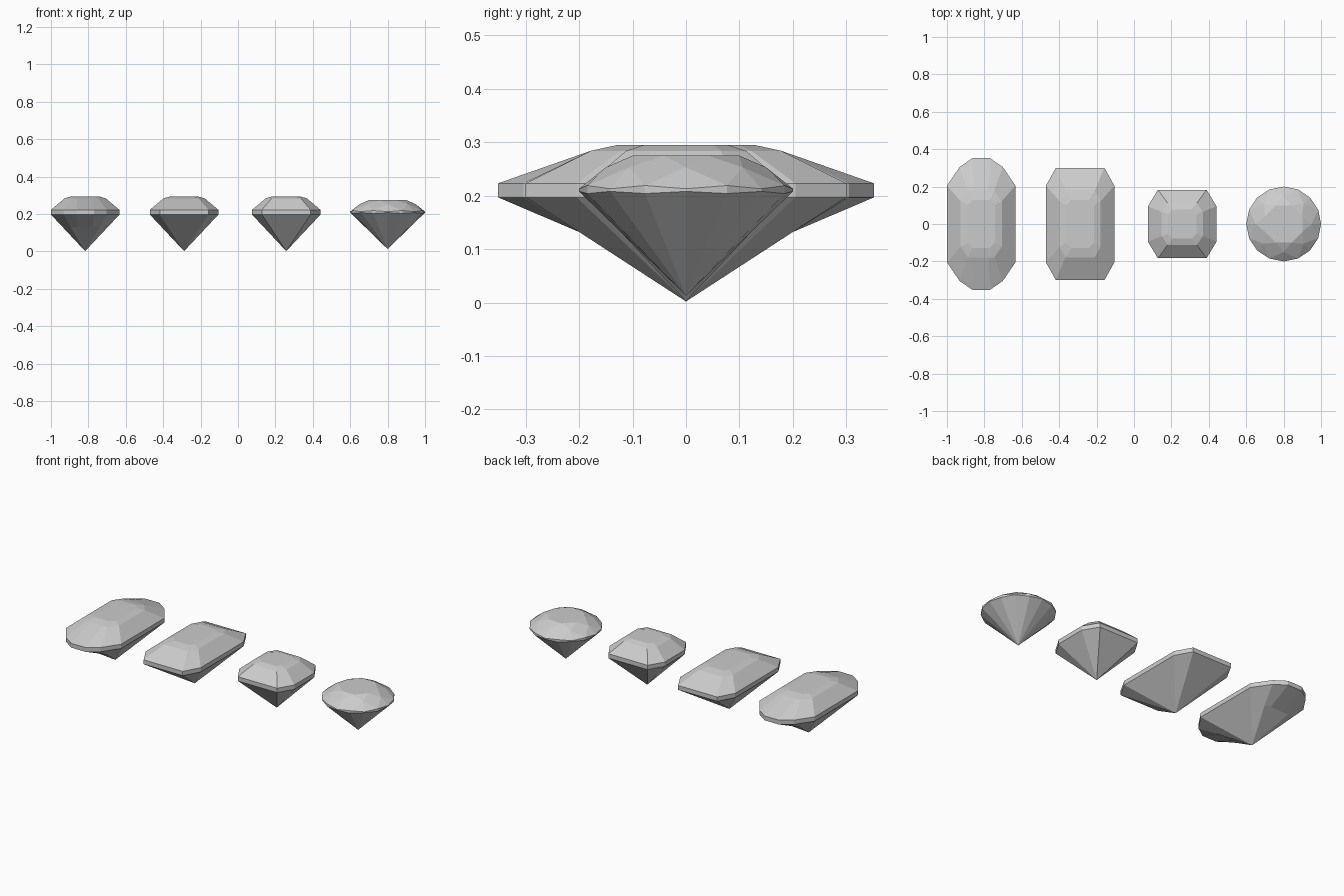
import bpy, math

if "Cube" in bpy.data.objects:
    bpy.data.objects.remove(bpy.data.objects["Cube"])


def make(name, verts, faces, cx):
    mesh = bpy.data.meshes.new(name)
    mesh.from_pydata(verts, [], faces)
    mesh.update()
    ob = bpy.data.objects.new(name, mesh)
    ob.location.x = cx
    bpy.context.collection.objects.link(ob)
    return ob


def mirror_quarter(quarter, z):
    # one quadrant of an outline reflected into a full counter-clockwise ring
    q, r = quarter, quarter[::-1]
    ring = q + [(-x, y) for x, y in r] + [(-x, -y) for x, y in q] + [(x, -y) for x, y in r]
    return [(x, y, z) for x, y in ring]


def step_cut(name, cx, layers):
    # rings from table down to pavilion, closed by a point at the bottom
    rings = [mirror_quarter(q, z) for q, z in layers]
    n = len(rings[0])
    verts = [v for ring in rings for v in ring] + [(0, 0, 0.002)]
    tip = len(verts) - 1
    faces = [list(range(n))]
    for k in range(len(rings) - 1):
        for i in range(n):
            j = (i + 1) % n
            faces.append((k * n + i, (k + 1) * n + i, (k + 1) * n + j, k * n + j))
    base = tip - n
    faces += [(base + (i + 1) % n, base + i, tip) for i in range(n)]
    return make(name, verts, faces, cx)


# Long oval step-cut gem, with an extended end on the pavilion
oval = [(0.183, 0.205), (0.115, 0.305), (0.047, 0.352)]
step_cut("long_oval_gem", -0.817, [
    ([(0.073, 0.10), (0.047, 0.128), (0.03, 0.128)], 0.295),
    ([(0.11, 0.122), (0.07, 0.178), (0.04, 0.178)], 0.284),
    (oval, 0.223), (oval, 0.197),
    ([(0.122, 0.137), (0.08, 0.2), (0.04, 0.2)], 0.132)])

# Long rectangular emerald-cut gem
rect = [(0.183, 0.205), (0.13, 0.3)]
step_cut("long_rectangular_gem", -0.288, [
    ([(0.073, 0.10), (0.047, 0.128)], 0.295),
    ([(0.11, 0.122), (0.078, 0.178)], 0.284),
    (rect, 0.223), (rect, 0.197)])

# Square emerald-cut gem
square = [(0.183, 0.095), (0.13, 0.183)]
step_cut("square_gem", 0.258, [
    ([(0.075, 0.052), (0.05, 0.078)], 0.295),
    ([(0.11, 0.065), (0.078, 0.112)], 0.284),
    (square, 0.223), (square, 0.197)])

# Round brilliant gem: octagonal table, star, kite and girdle facets
def polar(r, step, z):
    a = math.radians(22.5 * step)
    return (r * math.cos(a), r * math.sin(a), z)

verts = [polar(0.108, 2 * i + 1, 0.275) for i in range(8)]             # table 0-7
verts += [polar(0.15, 2 * i + 2, 0.253) for i in range(8)]             # star 8-15
verts += [polar(0.2, k, 0.219 if k % 2 else 0.213) for k in range(16)]  # girdle top
verts += [polar(0.2, k, 0.204 if k % 2 else 0.208) for k in range(16)]  # girdle bottom
verts += [(0, 0, 0.013)]
faces = [list(range(8))]
for i in range(8):
    p, k = (i - 1) % 8, 2 * i + 1
    faces.append((i, 8 + i, (i + 1) % 8))
    faces.append((i, 8 + p, 16 + k, 8 + i))
    faces.append((8 + i, 16 + k, 16 + (k + 1) % 16))
    faces.append((8 + p, 16 + (k - 1), 16 + k))
for k in range(16):
    j = (k + 1) % 16
    faces.append((16 + k, 32 + k, 32 + j, 16 + j))
    faces.append((32 + k, 48, 32 + j))
make("round_gem", verts, faces, 0.8)
